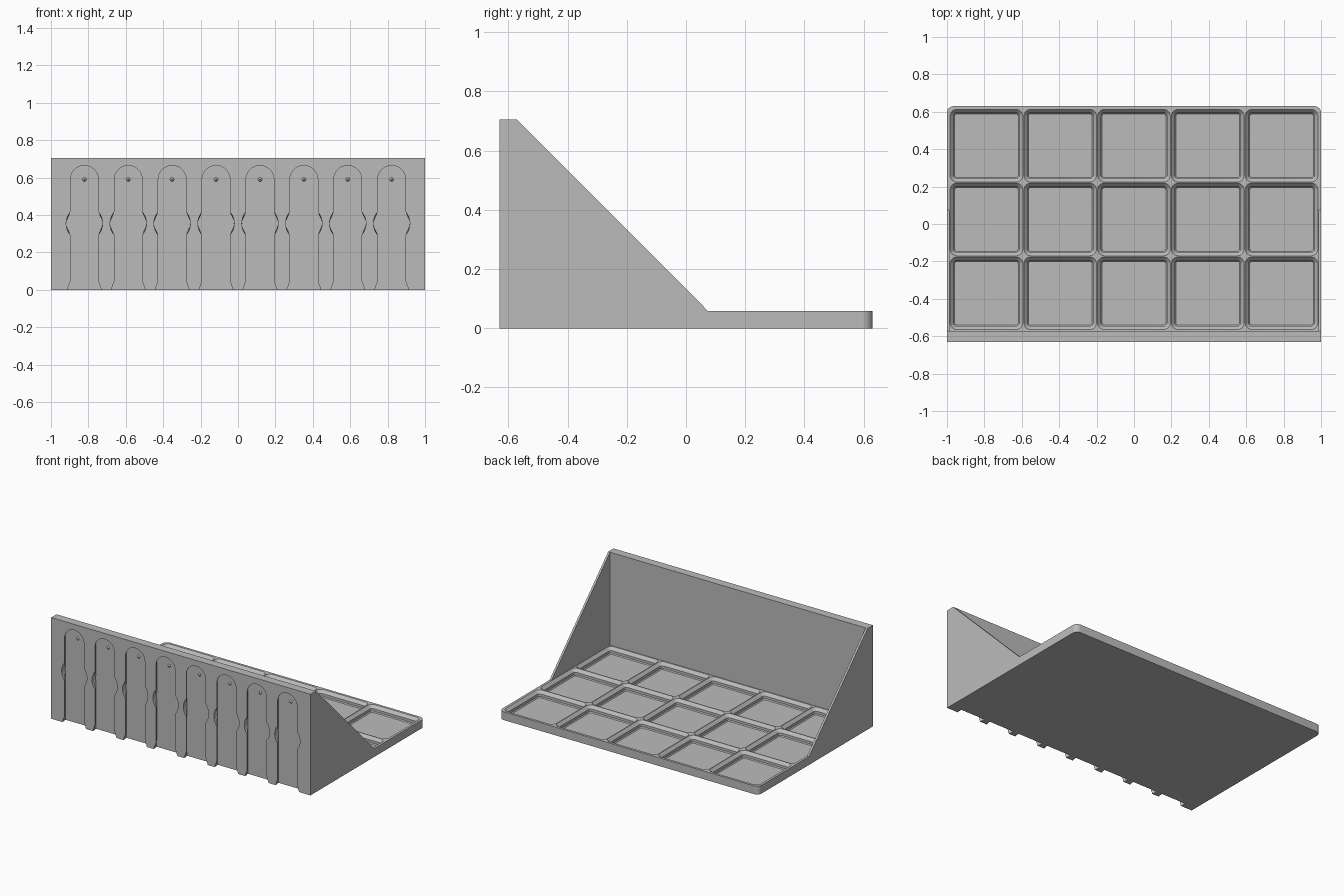
import bpy, bmesh, math
from mathutils import Vector

if "Cube" in bpy.data.objects:
    bpy.data.objects.remove(bpy.data.objects["Cube"], do_unlink=True)

grey = bpy.data.materials.new("plain grey")
grey.use_nodes = True
grey.diffuse_color = (0.5, 0.5, 0.5, 1)
grey.node_tree.nodes["Principled BSDF"].inputs["Base Color"].default_value = (0.5, 0.5, 0.5, 1)

FRONT, WALL_BACK, REAR = -0.63, -0.571, 0.63
BASE_TOP, HEIGHT, SIDE = 0.0575, 0.705, 0.0141
CELL, SLOT_PITCH = 0.3944, 0.2347


def loft(bm, rings):
    """Skin a closed solid through rings with equal point counts."""
    rows = [[bm.verts.new(p) for p in ring] for ring in rings]
    n = len(rows[0])
    for a, b in zip(rows, rows[1:]):
        for i in range(n):
            j = (i + 1) % n
            bm.faces.new((a[i], a[j], b[j], b[i]))
    bm.faces.new(rows[0][::-1])
    bm.faces.new(rows[-1])


def finish(name, bm):
    bmesh.ops.recalc_face_normals(bm, faces=bm.faces)
    mesh = bpy.data.meshes.new(name)
    bm.to_mesh(mesh)
    bm.free()
    mesh.materials.append(grey)
    obj = bpy.data.objects.new(name, mesh)
    bpy.context.collection.objects.link(obj)
    return obj


def solid(name, rings):
    bm = bmesh.new()
    loft(bm, rings)
    return finish(name, bm)


def activate(obj):
    bpy.ops.object.select_all(action="DESELECT")
    obj.select_set(True)
    bpy.context.view_layer.objects.active = obj


def carve(obj, cutter):
    """Subtract the cutter, discard it, and smooth the rounded walls."""
    cutter.hide_render = True
    mod = obj.modifiers.new("carve", "BOOLEAN")
    mod.operation, mod.solver, mod.object = "DIFFERENCE", "EXACT", cutter
    activate(obj)
    bpy.ops.object.modifier_apply(modifier=mod.name)
    bpy.data.objects.remove(cutter, do_unlink=True)
    bpy.ops.object.shade_smooth_by_angle(angle=math.radians(25))


def arc(cx, cy, r, start, end, steps=8):
    angles = [start + (end - start) * i / steps for i in range(steps + 1)]
    return [(cx + r * math.cos(a), cy + r * math.sin(a)) for a in angles]


def rounded_square(cx, cy, half, r):
    pts = []
    for k, (sx, sy) in enumerate([(1, 1), (-1, 1), (-1, -1), (1, -1)]):
        start = k * math.pi / 2
        pts += arc(cx + sx * (half - r), cy + sy * (half - r), r, start, start + math.pi / 2)
    return pts


# Base tray with two rounded rear corners
r = 0.035
outline = [(-1, WALL_BACK), (1, WALL_BACK)]
outline += arc(1 - r, REAR - r, r, 0, math.pi / 2)
outline += arc(r - 1, REAR - r, r, math.pi / 2, math.pi)
base = solid("base_tray", [[(x, y, z) for x, y in outline] for z in (0, BASE_TOP)])

# Fifteen stepped square pockets: height, half width, corner radius
pocket_profile = [(0.0138, 0.170, 0.012), (0.0204, 0.1755, 0.018),
                  (0.0375, 0.1755, 0.018), (BASE_TOP, 0.1942, 0.036),
                  (BASE_TOP + 0.02, 0.1942, 0.036)]
bm = bmesh.new()
for col in range(5):
    for row in range(3):
        cx = (col - 2) * CELL
        cy = REAR - SIDE - CELL * (row + 0.5)
        loft(bm, [[(x, y, z) for x, y in rounded_square(cx, cy, half, rad)]
                  for z, half, rad in pocket_profile])
carve(base, finish("pocket_cutter", bm))

# Mounting wall
panel = [(-1, 0), (1, 0), (1, HEIGHT), (-1, HEIGHT)]
wall = solid("mounting_wall", [[(x, y, z) for x, z in panel] for y in (FRONT, WALL_BACK)])


def slot_outline(w, ramp, flare):
    """Keyhole slot: round top, bulge halfway, flared open foot."""
    top, mid, foot = 0.59, 0.355, 0.047
    a = math.acos(w / ramp)
    right = [(flare, -0.01), (w, foot)] + arc(0, mid, ramp, -a, a)
    left = [(-x, z) for x, z in reversed(right)]
    return right + arc(0, top, w, 0, math.pi, 24) + left


# Eight undercut slots: depth behind the face, half width, bulge, foot flare
slot_profile = [(-0.01, 0.0745, 0.0975, 0.0945), (0.0045, 0.0745, 0.0975, 0.0945),
                (0.0277, 0.0953, 0.0972, 0.0956), (0.039, 0.0953, 0.0972, 0.0956)]
slot_centres = [(i - 3.5) * SLOT_PITCH for i in range(8)]
bm = bmesh.new()
for cx in slot_centres:
    loft(bm, [[(cx + x, FRONT + d, z) for x, z in slot_outline(w, ramp, flare)]
              for d, w, ramp, flare in slot_profile])
carve(wall, finish("slot_cutter", bm))

# Small locking cones inside the slots
for i, cx in enumerate(slot_centres):
    bpy.ops.mesh.primitive_cone_add(vertices=20, radius1=0.011, radius2=0.001, depth=0.012,
                                    location=(cx, FRONT + 0.0335, 0.59),
                                    rotation=(math.pi / 2, 0, 0))
    cone = bpy.context.object
    cone.name = f"locking_cone_{i + 1}"
    cone.data.materials.append(grey)

# Triangular side braces
brace = [(WALL_BACK, BASE_TOP), (0.075, BASE_TOP), (WALL_BACK, HEIGHT)]
for name, side in (("left_brace", 1), ("right_brace", -1)):
    solid(name, [[(side * x, y, z) for y, z in brace] for x in (1, 1 - SIDE)])
